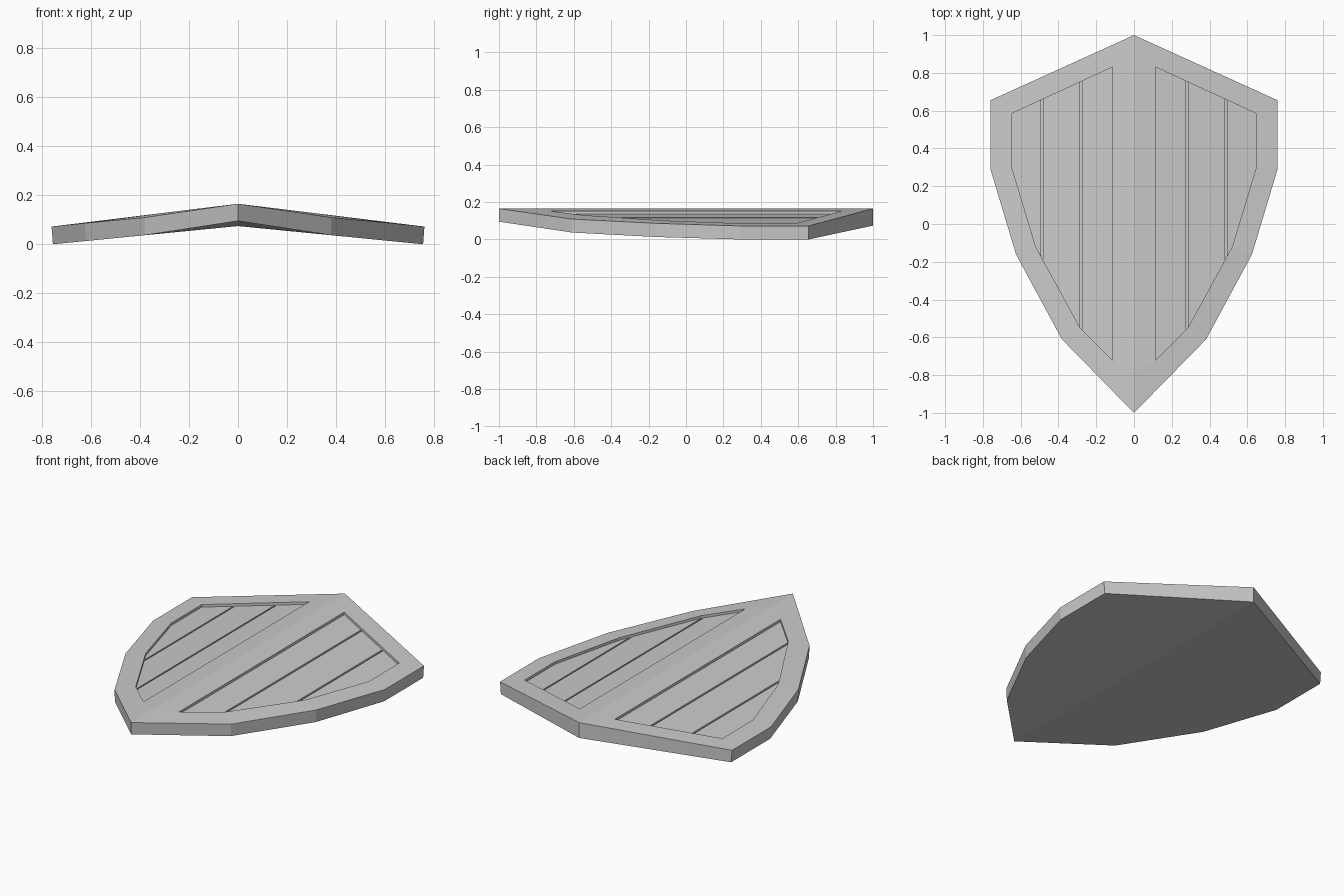
import bpy
import bmesh

cube = bpy.data.objects.get("Cube")
if cube:
    bpy.data.objects.remove(cube, do_unlink=True)

RIDGE, SLOPE = 0.165, 0.123
RECESS, GROOVE, HALF_GROOVE = 0.015, 0.012, 0.005


def roof(x):
    return RIDGE - SLOPE * x


def loop(bm, points):
    return [bm.verts.new(p) for p in points]


def sink(bm, faces, depth):
    """Extrude faces straight down, open the top and return the floor faces."""
    geom = bmesh.ops.extrude_face_region(bm, geom=faces)["geom"]
    verts = [g for g in geom if isinstance(g, bmesh.types.BMVert)]
    bmesh.ops.translate(bm, verts=verts, vec=(0, 0, -depth))
    lids = [f for f in faces if f.is_valid]
    bmesh.ops.delete(bm, geom=lids, context='FACES_ONLY')
    return [g for g in geom if isinstance(g, bmesh.types.BMFace)]


bm = bmesh.new()

# Half outline, from the back tip round to the front tip
outline = [(0, 1, 0.165, 0.074), (0.76, 0.655, 0.072, 0), (0.76, 0.29, 0.072, 0),
           (0.625, -0.16, 0.086, 0.013), (0.382, -0.61, 0.109, 0.037), (0, -1, 0.165, 0.095)]
top = loop(bm, [(x, y, zt) for x, y, zt, zb in outline])
base = loop(bm, [(x * 0.993, y, zb) for x, y, zt, zb in outline])
panel_xy = [(0.115, 0.83), (0.647, 0.585), (0.647, 0.3),
            (0.52, -0.12), (0.285, -0.55), (0.115, -0.72)]
panel = loop(bm, [(x, y, roof(x)) for x, y in panel_xy])
c_back, c_front = loop(bm, [(0, 0.885, RIDGE), (0, -0.8, RIDGE)])

# Edge wall, underside, rim and centre strip
for i in range(5):
    bm.faces.new((top[i], top[i + 1], base[i + 1], base[i]))
bm.faces.new(base)
for i in range(1, 4):
    bm.faces.new((top[i], top[i + 1], panel[i + 1], panel[i]))
bm.faces.new((top[0], top[1], panel[1], panel[0], c_back))
bm.faces.new((top[4], top[5], c_front, panel[5], panel[4]))
bm.faces.new((c_back, panel[0], panel[5], c_front))

# Recessed panel, split into planks by narrow grooves
floor = sink(bm, [bm.faces.new(panel)], RECESS)
for gx in (0.28, 0.487):
    for x in (gx - HALF_GROOVE, gx + HALF_GROOVE):
        geom = set(floor)
        for f in floor:
            geom.update(f.edges, f.verts)
        cut = bmesh.ops.bisect_plane(bm, geom=list(geom), plane_co=(x, 0, 0), plane_no=(1, 0, 0))
        floor = [g for g in cut["geom"] if isinstance(g, bmesh.types.BMFace)]
    strip = [f for f in floor if abs(f.calc_center_median().x - gx) < HALF_GROOVE]
    floor = [f for f in floor if f not in strip]
    sink(bm, strip, GROOVE)

# Mirror the half and close it along the ridge
bmesh.ops.mirror(bm, geom=bm.verts[:] + bm.edges[:] + bm.faces[:], axis='X', merge_dist=0.0005)
bmesh.ops.remove_doubles(bm, verts=bm.verts[:], dist=0.0005)
bmesh.ops.recalc_face_normals(bm, faces=bm.faces[:])

mesh = bpy.data.meshes.new("shield_body")
bm.to_mesh(mesh)
bm.free()
shield = bpy.data.objects.new("shield_body", mesh)
bpy.context.collection.objects.link(shield)

grey = bpy.data.materials.new("plain_grey")
grey.use_nodes = True
colour = (0.6, 0.6, 0.6, 1)
grey.diffuse_color = colour
grey.node_tree.nodes["Principled BSDF"].inputs["Base Color"].default_value = colour
mesh.materials.append(grey)
